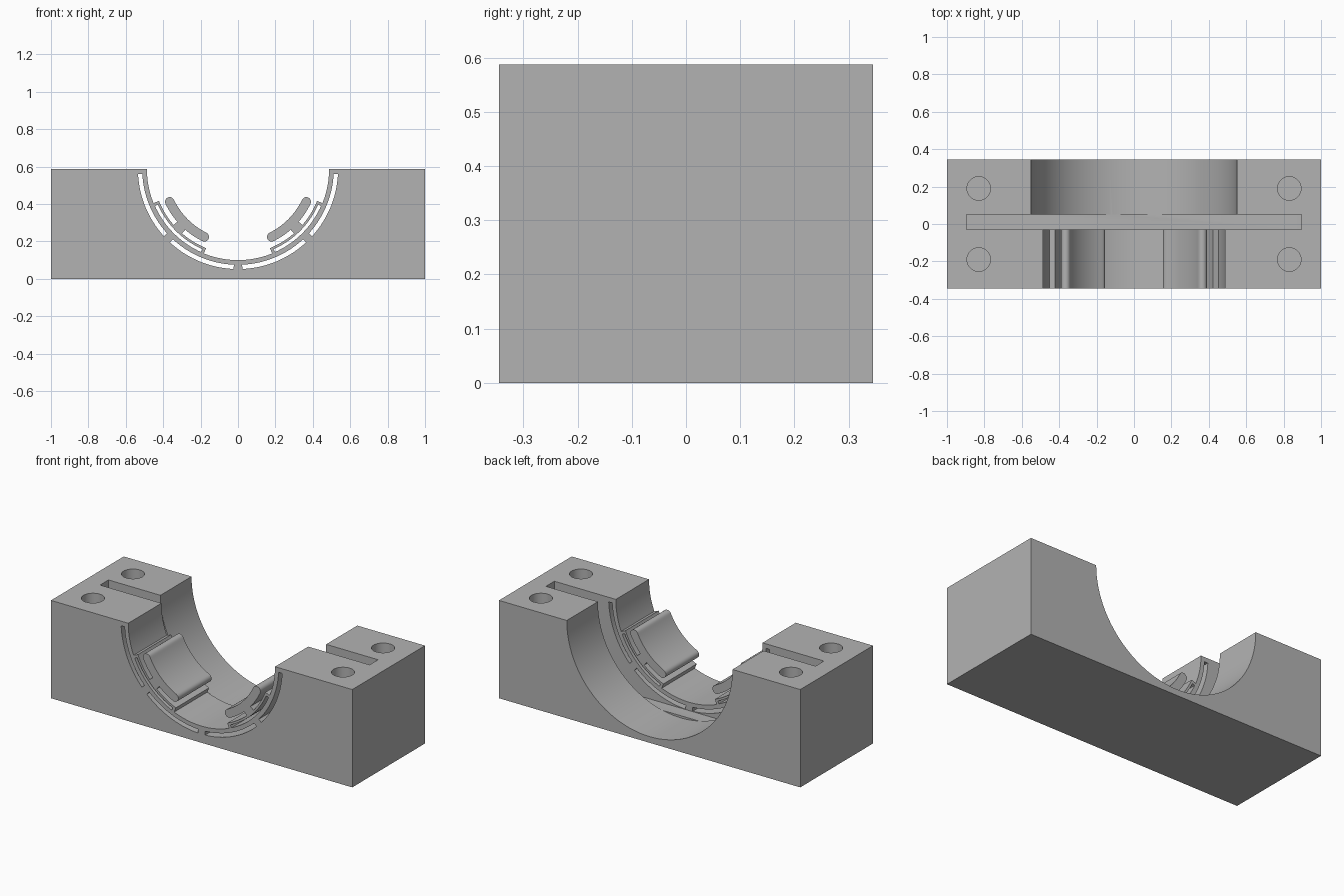
import bpy
import bmesh
from math import sin, cos, radians, pi
from mathutils import Vector

if "Cube" in bpy.data.objects:
    bpy.data.objects.remove(bpy.data.objects["Cube"], do_unlink=True)

W, D, H = 2.0, 0.69, 0.587      # block size; the bore axis lies in the top face
FRONT, MID = -0.4, 0.01         # depth range of the front cutters

grey = bpy.data.materials.new("plain grey")
grey.diffuse_color = (0.45, 0.45, 0.45, 1)
grey.use_nodes = True
grey.node_tree.nodes["Principled BSDF"].inputs["Base Color"].default_value = (0.45, 0.45, 0.45, 1)


def prism(name, outline, y0, y1):
    """Extrude an (x, z) outline along y."""
    bm = bmesh.new()
    face = bm.faces.new([bm.verts.new((x, y0, z)) for x, z in outline])
    out = bmesh.ops.extrude_face_region(bm, geom=[face])
    moved = [v for v in out["geom"] if isinstance(v, bmesh.types.BMVert)]
    bmesh.ops.translate(bm, verts=moved, vec=(0, y1 - y0, 0))
    bmesh.ops.recalc_face_normals(bm, faces=bm.faces)
    mesh = bpy.data.meshes.new(name)
    bm.to_mesh(mesh)
    bm.free()
    mesh.materials.append(grey)
    obj = bpy.data.objects.new(name, mesh)
    bpy.context.collection.objects.link(obj)
    return obj


def box(name, x, y0, y1, z0, z1):
    return prism(name, [(-x, z0), (x, z0), (x, z1), (-x, z1)], y0, y1)


def polar(r, a):
    """Point at radius r, a degrees below horizontal on the +x side."""
    return Vector((r * cos(radians(a)), H - r * sin(radians(a))))


def arc(r, a0, a1, step=2):
    n = max(1, round(abs(a1 - a0) / step))
    return [polar(r, a0 + (a1 - a0) * i / n) for i in range(n + 1)]


def cap(r, a, radius, side):
    """Rounded finger end, from its outer to its inner radius."""
    radial = polar(1, a) - Vector((0, H))
    tangent = Vector((-radial.y, radial.x)) * side
    return [polar(r, a) + radius * (cos(t) * radial + sin(t) * tangent)
            for t in (pi * i / 10 for i in range(11))]


def mirror(points):
    return [Vector((-p.x, p.y)) for p in reversed(points)]


cutters = []

# Wide rear bore and the cross slot for a plate
cutters.append(prism("rear_bore", arc(0.55, 0, 180) + [(-0.55, 0.8), (0.55, 0.8)], 0.05, 0.5))
cutters.append(box("plate_slot", 0.895, -0.03, 0.0501, 0.05, 0.9))

# Front opening, shaped around the two flexible fingers
half = arc(0.487, 0, 22) + arc(0.456, 22, 41) + arc(0.43, 41, 27)
half += cap(0.405, 25.6, 0.025, 1)
half += arc(0.38, 27, 62)
half += list(reversed(cap(0.405, 63.7, 0.025, -1)))
half += arc(0.43, 62, 49) + arc(0.456, 49, 68) + arc(0.487, 68, 90)
opening = half + mirror(half)[1:] + [(-0.487, 0.8), (0.487, 0.8)]
cutters.append(prism("front_opening", opening, FRONT, MID))

# Curved relief slots that make the thin spring walls
for inner, outer, a0, a1 in ((0.512, 0.535, 3, 42.2), (0.512, 0.535, 47.2, 87.5),
                             (0.469, 0.486, 24, 66)):
    ring = arc(inner, a0, a1) + arc(outer, a1, a0)
    for outline in (ring, mirror(ring)):
        cutters.append(prism("relief_slot", outline, FRONT, MID))

# Bolt holes in the four corners
for x in (-0.83, 0.83):
    for y in (-0.19, 0.19):
        bpy.ops.mesh.primitive_cylinder_add(vertices=48, radius=0.063, depth=0.8, location=(x, y, 0.5))
        hole = bpy.context.object
        hole.name = "bolt_hole"
        hole.data.materials.append(grey)
        cutters.append(hole)

# Main block with everything cut out
block = box("bearing_block", W / 2, -D / 2, D / 2, 0, H)
bpy.ops.object.select_all(action="DESELECT")
block.select_set(True)
bpy.context.view_layer.objects.active = block
for cutter in cutters:
    cutter.hide_render = True
    mod = block.modifiers.new(cutter.name, "BOOLEAN")
    mod.operation = "DIFFERENCE"
    mod.solver = "EXACT"
    mod.object = cutter
    bpy.ops.object.modifier_apply(modifier=mod.name)
    bpy.data.objects.remove(cutter, do_unlink=True)

bpy.ops.object.shade_smooth_by_angle(angle=radians(30))
